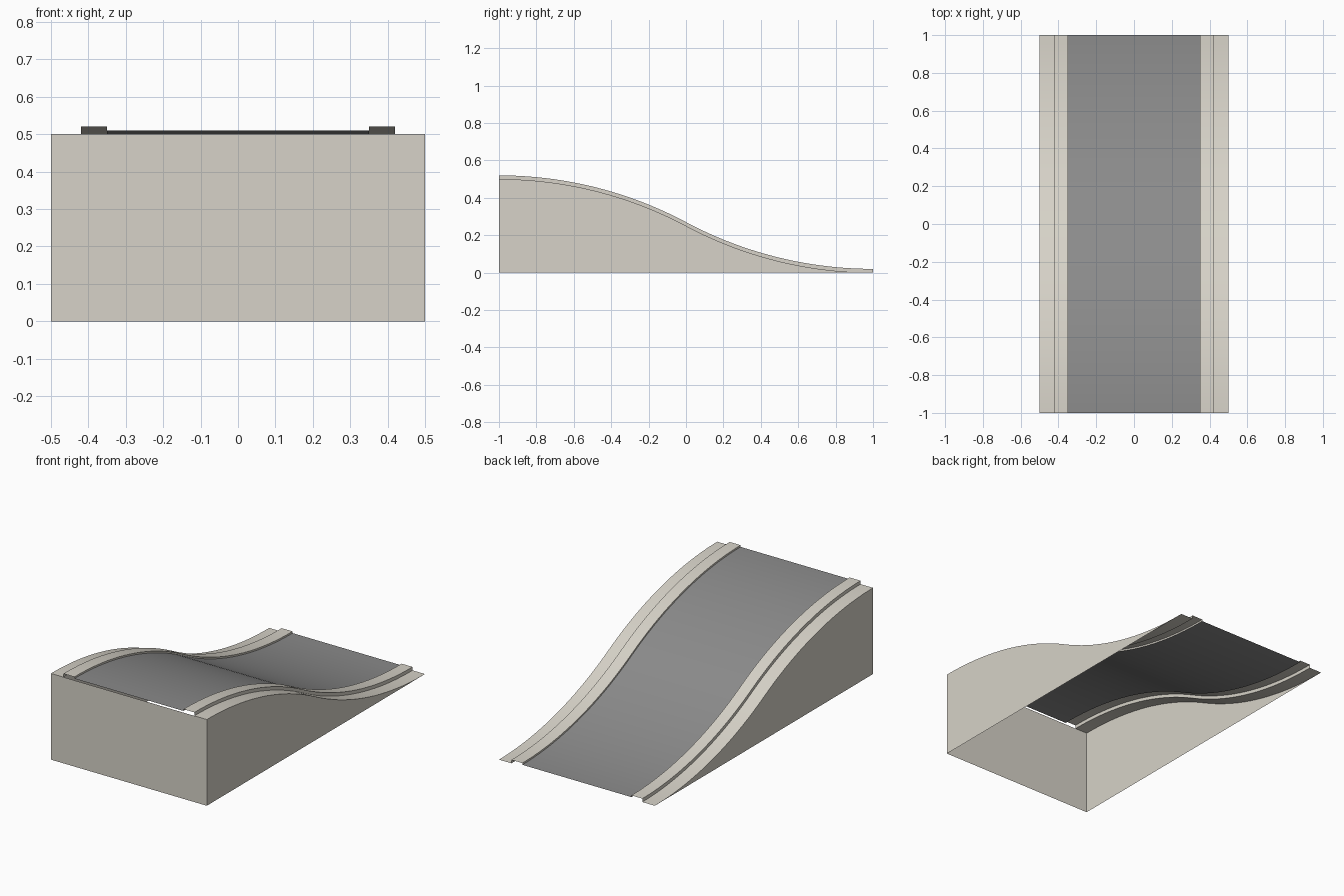
import bpy, math

cube = bpy.data.objects.get("Cube")
if cube:
    bpy.data.objects.remove(cube)

SEGMENTS = 40
RADIUS = 2.125  # two tangent arcs, each 1 long and 0.25 high


def material(name, rgb):
    m = bpy.data.materials.new(name)
    m.use_nodes = True
    m.diffuse_color = (*rgb, 1)
    m.node_tree.nodes["Principled BSDF"].inputs["Base Color"].default_value = (*rgb, 1)
    return m


concrete = material("pale concrete", (0.68, 0.65, 0.58))
asphalt = material("grey asphalt", (0.26, 0.26, 0.26))


def height(y):
    """Slope height: crest arc at the front, dip arc at the back."""
    drop = RADIUS - math.sqrt(RADIUS ** 2 - (1 - abs(y)) ** 2)
    return 0.5 - drop if y < 0 else drop


def add_object(name, verts, faces, mat):
    mesh = bpy.data.meshes.new(name)
    mesh.from_pydata(verts, [], faces)
    mesh.materials.append(mat)
    obj = bpy.data.objects.new(name, mesh)
    bpy.context.collection.objects.link(obj)
    bpy.ops.object.select_all(action="DESELECT")
    obj.select_set(True)
    bpy.context.view_layer.objects.active = obj
    bpy.ops.object.shade_smooth_by_angle(angle=math.radians(30))
    return obj


def sweep(name, section, mat):
    """Carry an open (x, lift) section along the slope; lift None means the ground."""
    n = len(section)
    verts, faces = [], []
    for i in range(SEGMENTS + 1):
        y = -1 + 2 * i / SEGMENTS
        for x, lift in section:
            verts.append((x, y, 0 if lift is None else height(y) + lift))
    for i in range(SEGMENTS):
        for j in range(n - 1):
            a = i * n + j
            faces.append((a, a + 1, a + n + 1, a + n))
    return add_object(name, verts, faces, mat)


# Side wall, ledge and raised kerb on each side
side = [(0.5, None), (0.5, 0), (0.42, 0), (0.42, 0.02), (0.35, 0.02), (0.35, 0.01)]
sweep("left_wall_and_kerb", side[::-1], concrete)
sweep("right_wall_and_kerb", [(-x, lift) for x, lift in side], concrete)

# Road sheet between the kerbs
sweep("road", [(-0.35, 0.01), (0.35, 0.01)], asphalt)

# Front wall; the underside stays open
add_object("front_wall",
           [(-0.5, -1, 0), (0.5, -1, 0), (0.5, -1, 0.5), (-0.5, -1, 0.5)],
           [(0, 1, 2, 3)], concrete)
